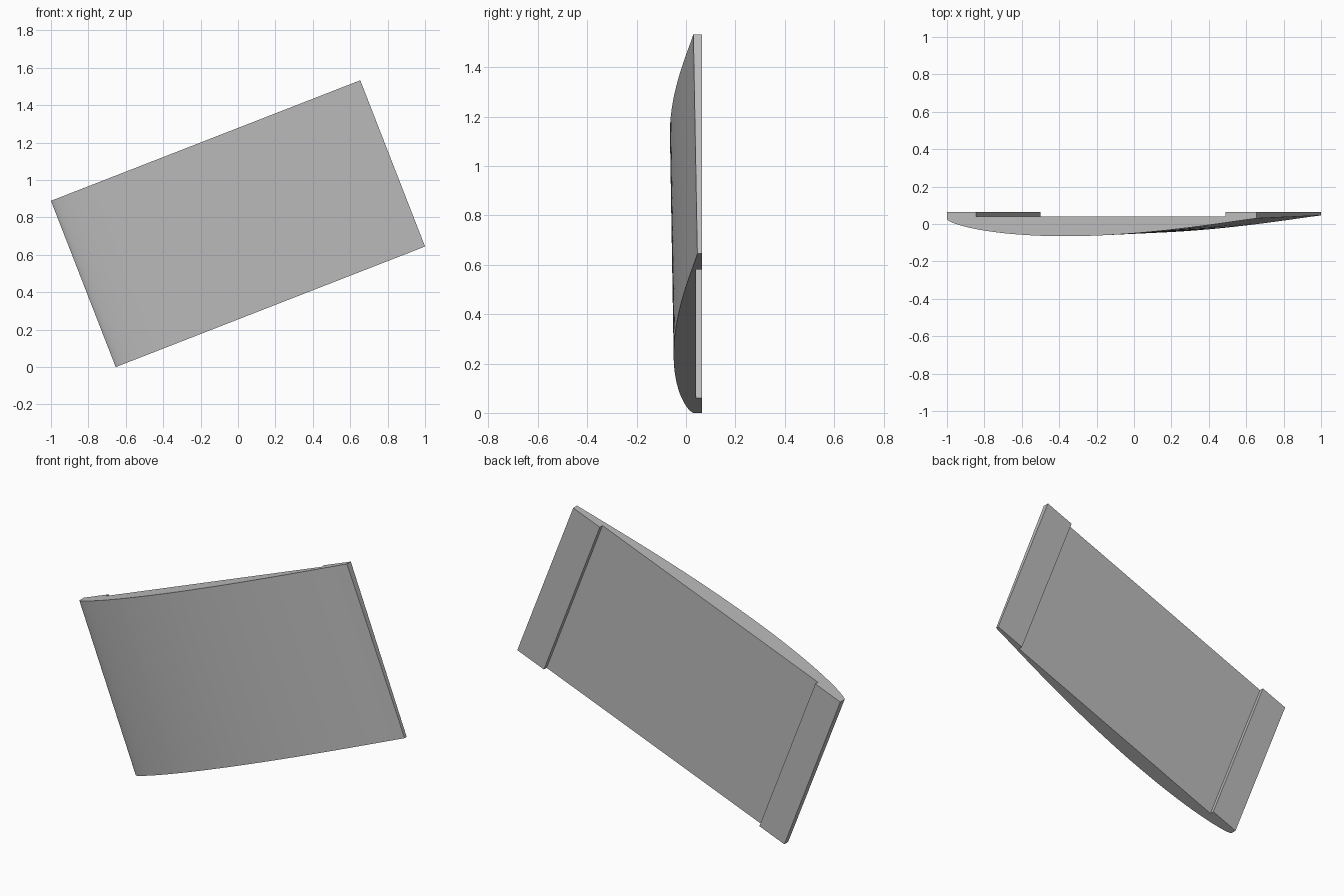
import bpy, bmesh, math
from mathutils import Matrix

cube = bpy.data.objects.get("Cube")
if cube:
    bpy.data.objects.remove(cube)

LENGTH, WIDTH = 1.775, 0.954
TILT = math.atan2(0.645, 1.655)
BACK, RECESS = 0.064, 0.04
STEPS = 40

grey = bpy.data.materials.new("light grey")
grey.use_nodes = True
grey.diffuse_color = (0.5, 0.5, 0.5, 1)
grey.node_tree.nodes["Principled BSDF"].inputs["Base Color"].default_value = grey.diffuse_color


def bulge(s):
    # Aerofoil-like swell, one at its thickest point
    return s ** 0.7 * (1 - s) ** 1.1 / 0.3


def outline(start, end, depth):
    # Curved front followed by the stepped back with two raised end pads
    front = []
    for i in range(STEPS + 1):
        s = (i / STEPS) ** 1.5
        front.append((s * LENGTH, start + (end - start) * s - depth * bulge(s)))
    right, left = LENGTH - 0.177, 0.166
    return front + [(LENGTH, BACK), (right, BACK), (right, RECESS),
                    (left, RECESS), (left, BACK), (0, BACK)]


# Curved panel: two side profiles bridged across the width
bm = bmesh.new()
rings = []
for z, profile in ((-WIDTH / 2, outline(0.03, 0.046, 0.086)),
                   (WIDTH / 2, outline(0.025, 0.03, 0.092))):
    rings.append([bm.verts.new((x - LENGTH / 2, y, z)) for x, y in profile])
lower, upper = rings
bm.faces.new(lower)
bm.faces.new(upper)
count = len(lower)
for i in range(count):
    j = (i + 1) % count
    bm.faces.new((lower[i], lower[j], upper[j], upper[i]))
bmesh.ops.recalc_face_normals(bm, faces=bm.faces)

# Tilt the panel and rest its lowest corner on the ground
height = LENGTH * math.sin(TILT) + WIDTH * math.cos(TILT)
bm.transform(Matrix.Translation((0, 0, height / 2)) @ Matrix.Rotation(-TILT, 4, 'Y'))

mesh = bpy.data.meshes.new("curved_panel")
bm.to_mesh(mesh)
bm.free()
mesh.materials.append(grey)
panel = bpy.data.objects.new("curved_panel", mesh)
bpy.context.collection.objects.link(panel)
bpy.ops.object.select_all(action='DESELECT')
panel.select_set(True)
bpy.context.view_layer.objects.active = panel
bpy.ops.object.shade_smooth_by_angle(angle=math.radians(25))
